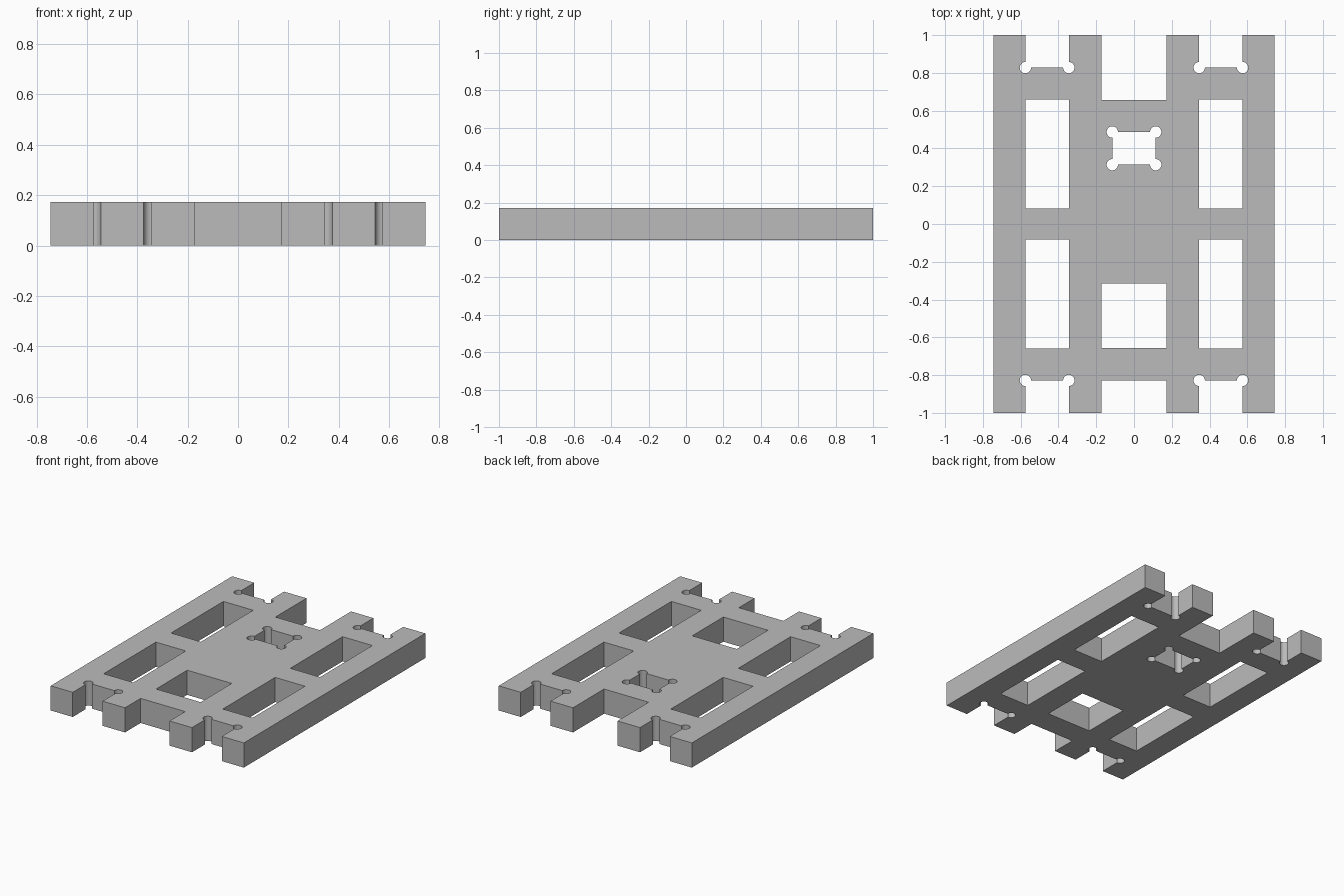
import bpy

cube = bpy.data.objects.get("Cube")
if cube:
    bpy.data.objects.remove(cube, do_unlink=True)

W, H, T = 0.745, 1.0, 0.172   # half width, half length, thickness
R = 0.03                      # corner relief radius

grey = bpy.data.materials.new("plain grey")
grey.use_nodes = True
grey.diffuse_color = (0.5, 0.5, 0.5, 1)
grey.node_tree.nodes["Principled BSDF"].inputs["Base Color"].default_value = (0.5, 0.5, 0.5, 1)


def box(name, x0, x1, y0, y1, z0, z1):
    bpy.ops.mesh.primitive_cube_add(size=1, location=((x0 + x1) / 2, (y0 + y1) / 2, (z0 + z1) / 2))
    ob = bpy.context.object
    ob.name = name
    ob.scale = (x1 - x0, y1 - y0, z1 - z0)
    bpy.ops.object.transform_apply(location=True, rotation=False, scale=True)
    ob.data.materials.append(grey)
    return ob


def cut(cutter):
    mod = plate.modifiers.new("cut", "BOOLEAN")
    mod.operation = "DIFFERENCE"
    mod.solver = "EXACT"
    mod.object = cutter
    bpy.context.view_layer.objects.active = plate
    bpy.ops.object.modifier_apply(modifier=mod.name)
    bpy.data.objects.remove(cutter, do_unlink=True)


def cut_box(x0, x1, y0, y1):
    cut(box("cutter", x0, x1, y0, y1, -0.1, T + 0.1))


def cut_round(x, y):
    bpy.ops.mesh.primitive_cylinder_add(vertices=32, radius=R, depth=T + 0.2, location=(x, y, T / 2))
    hole = bpy.context.object
    hole.data.materials.append(grey)
    cut(hole)


plate = box("slotted_plate", -W, W, -H, H, 0, T)

# Side windows and open end slots with round corner reliefs
for sx in (-1, 1):
    xa, xb = sorted((sx * 0.345, sx * 0.575))
    for sy in (-1, 1):
        cut_box(xa, xb, *sorted((sy * 0.083, sy * 0.66)))
        cut_box(xa, xb, *sorted((sy * 0.828, sy * 1.1)))
        for x in (xa, xb):
            cut_round(x, sy * 0.828)

# Centre notches at both ends and the centre window
cut_box(-0.172, 0.172, 0.657, 1.1)
cut_box(-0.172, 0.172, -1.1, -0.828)
cut_box(-0.172, 0.172, -0.657, -0.314)

# Small centre pocket with round corner reliefs
cut_box(-0.115, 0.115, 0.314, 0.487)
for x in (-0.115, 0.115):
    for y in (0.314, 0.487):
        cut_round(x, y)

bpy.ops.object.select_all(action="DESELECT")
plate.select_set(True)
bpy.context.view_layer.objects.active = plate
bpy.ops.object.shade_smooth_by_angle(angle=0.5)
